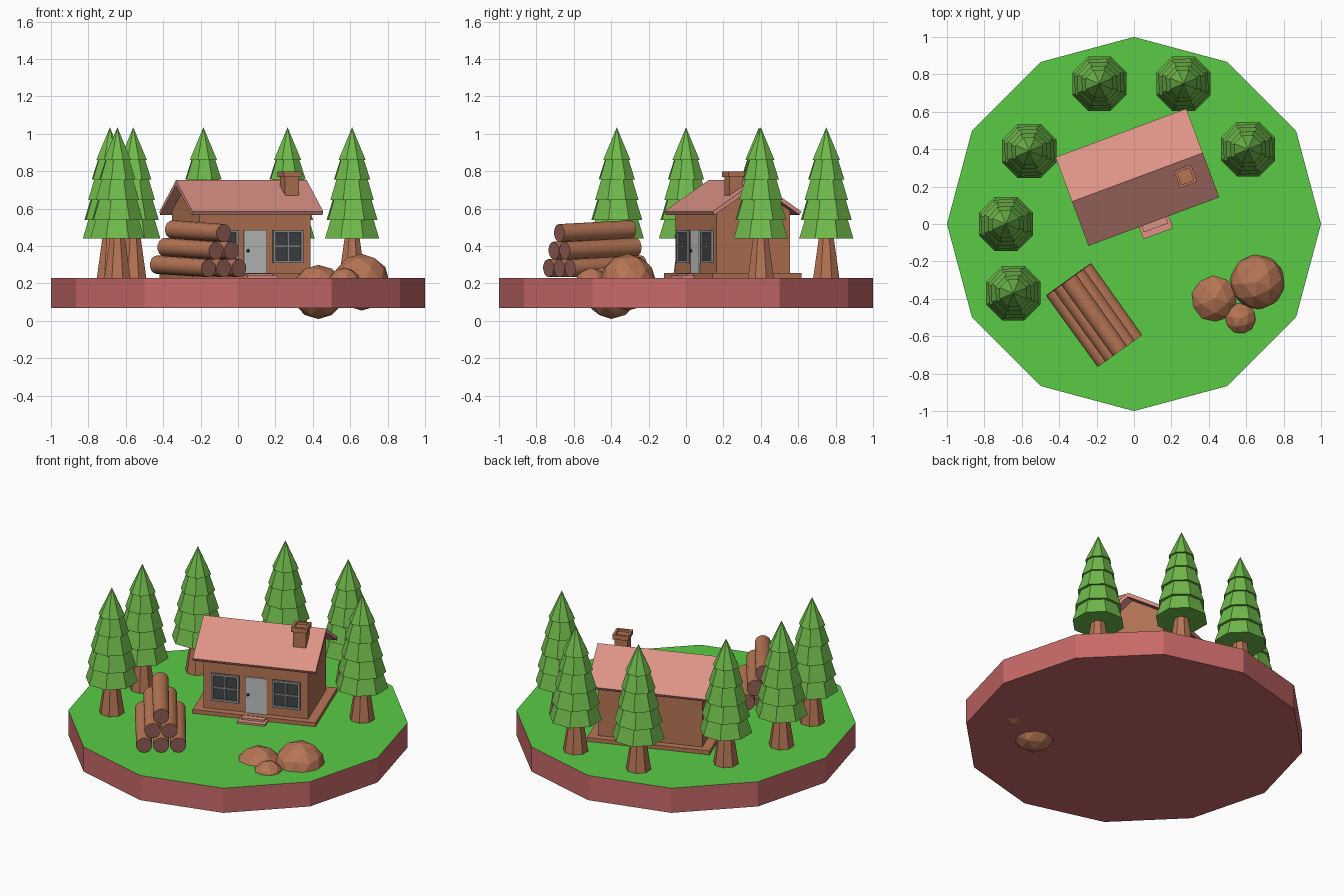
import bpy, bmesh
from math import radians, pi, cos, sin
from mathutils import Matrix, Vector

cube = bpy.data.objects.get("Cube")
if cube:
    bpy.data.objects.remove(cube, do_unlink=True)


def material(name, r, g, b):
    m = bpy.data.materials.new(name)
    m.use_nodes = True
    m.diffuse_color = (r, g, b, 1)
    m.node_tree.nodes["Principled BSDF"].inputs["Base Color"].default_value = (r, g, b, 1)
    return m


GRASS = material("grass green", 0.10, 0.60, 0.06)
EARTH = material("red earth", 0.58, 0.14, 0.14)
LEAF = material("leaf green", 0.16, 0.49, 0.07)
WOOD = material("warm brown", 0.47, 0.18, 0.09)
LOG_END = material("log end brown", 0.28, 0.11, 0.09)
ROOF = material("roof pink", 0.72, 0.29, 0.24)
DOOR = material("door grey", 0.52, 0.53, 0.53)
FRAME = material("frame grey", 0.27, 0.28, 0.28)
GLASS = material("dark glass", 0.05, 0.055, 0.06)


def finish(bm, name, mats, matrix=Matrix()):
    """Turn a bmesh into a named object placed by matrix."""
    bmesh.ops.recalc_face_normals(bm, faces=bm.faces)
    mesh = bpy.data.meshes.new(name)
    bm.to_mesh(mesh)
    bm.free()
    for m in mats:
        mesh.materials.append(m)
    ob = bpy.data.objects.new(name, mesh)
    ob.matrix_world = matrix
    bpy.context.scene.collection.objects.link(ob)
    return ob


def add_cone(bm, r0, r1, z0, z1, sides, turn=0.0):
    place = Matrix.Translation((0, 0, (z0 + z1) / 2)) @ Matrix.Rotation(turn, 4, "Z")
    bmesh.ops.create_cone(bm, cap_ends=True, segments=sides, radius1=r0,
                          radius2=r1, depth=z1 - z0, matrix=place)


def add_box(bm, x0, x1, y0, y1, z0, z1):
    centre = Vector((x0 + x1, y0 + y1, z0 + z1)) / 2
    size = Matrix.Diagonal((x1 - x0, y1 - y0, z1 - z0, 1))
    bmesh.ops.create_cube(bm, size=1, matrix=Matrix.Translation(centre) @ size)


def box(name, mat, limits, matrix):
    bm = bmesh.new()
    add_box(bm, *limits)
    return finish(bm, name, [mat], matrix)


def prism(name, mat, profile, half_length, matrix):
    """Extrude a (y, z) profile along x."""
    bm = bmesh.new()
    face = bm.faces.new([bm.verts.new((-half_length, y, z)) for y, z in profile])
    out = bmesh.ops.extrude_face_region(bm, geom=[face])
    moved = [v for v in out["geom"] if isinstance(v, bmesh.types.BMVert)]
    bmesh.ops.translate(bm, verts=moved, vec=(2 * half_length, 0, 0))
    return finish(bm, name, [mat], matrix)


# Island: twelve-sided slab with grass on top
GROUND = 0.23
bm = bmesh.new()
add_cone(bm, 1, 1, 0.07, GROUND, 12)
bm.normal_update()
for f in bm.faces:
    f.material_index = 0 if f.normal.z > 0.5 else 1
finish(bm, "island", [GRASS, EARTH])

# Trees: tapered trunk and five overlapping tiers
TIERS = [(0.44, 0.157, 0.56, 0.118), (0.54, 0.143, 0.66, 0.105),
         (0.645, 0.126, 0.77, 0.086), (0.755, 0.102, 0.875, 0.062),
         (0.86, 0.079, 1.035, 0.0)]
TREES = [(-0.185, 0.75), (0.265, 0.75), (-0.56, 0.39),
         (0.61, 0.4), (-0.685, 0.0), (-0.645, -0.37)]
for n, (x, y) in enumerate(TREES, 1):
    spot = Matrix.Translation((x, y, 0))
    bm = bmesh.new()
    add_cone(bm, 0.077, 0.035, GROUND - 0.01, 0.5, 8, pi / 8)
    finish(bm, f"tree_trunk_{n}", [WOOD], spot)
    bm = bmesh.new()
    for i, (z0, r0, z1, r1) in enumerate(TIERS):
        add_cone(bm, r0, r1, z0, z1, 8, pi / 8 + 0.08 * (i % 2))
    finish(bm, f"tree_leaves_{n}", [LEAF], spot)

# Rocks: faceted boulders sunk into the ground
ROCKS = [(0.43, -0.4, 0.155, 0.145), (0.66, -0.31, 0.207, 0.152), (0.57, -0.505, 0.195, 0.09)]
for n, (x, y, z, r) in enumerate(ROCKS, 1):
    bm = bmesh.new()
    bmesh.ops.create_icosphere(bm, subdivisions=2, radius=r)
    finish(bm, f"rock_{n}", [WOOD], Matrix.Translation((x, y, z)) @ Matrix.Rotation(n, 4, "Z"))

# Log pile: rows of three, two and one, tipped slightly forward
axis = Vector((0.583, -0.812, -0.04)).normalized()
side = Vector((0.812, 0.583, 0))
turn = axis.to_track_quat("Z", "Y").to_matrix().to_4x4()
for row in range(3):
    for k in range(3 - row):
        centre = Vector((-0.213, -0.487, 0.291 + 0.094 * row))
        centre += side * 0.1 * (k - (2 - row) / 2)
        bm = bmesh.new()
        add_cone(bm, 0.05, 0.048, -0.235, 0.235, 14)
        bm.normal_update()
        for f in bm.faces:
            f.material_index = 1 if abs(f.normal.z) > 0.9 else 0
            f.smooth = f.material_index == 0
        for e in bm.edges:
            e.smooth = all(f.smooth for f in e.link_faces)
        finish(bm, f"log_{row + 1}_{k + 1}", [WOOD, LOG_END], Matrix.Translation(centre) @ turn)

# Cabin: everything below is laid out square, then turned into place
CABIN = Matrix.Translation((0.018, 0.25, 0)) @ Matrix.Rotation(radians(20.4), 4, "Z")
WALL = -0.21
FLOOR = 0.255
box("cabin_floor", WOOD, (-0.373, 0.373, -0.253, 0.253, GROUND - 0.01, FLOOR), CABIN)
prism("cabin_walls", WOOD,
      [(WALL, 0.24), (-WALL, 0.24), (-WALL, 0.59), (0, 0.726), (WALL, 0.59)], 0.317, CABIN)
prism("roof", ROOF,
      [(-0.253, 0.585), (0, 0.752), (0.253, 0.585), (0.243, 0.567), (0, 0.725), (-0.243, 0.567)],
      0.373, CABIN)

# Steps in front of the door
box("lower_step", ROOF, (-0.085, 0.085, -0.322, -0.25, GROUND - 0.01, 0.242), CABIN)
box("upper_step", ROOF, (-0.07, 0.07, -0.288, -0.25, GROUND - 0.01, 0.253), CABIN)

# Door and knob
box("door", DOOR, (-0.065, 0.065, WALL - 0.008, WALL + 0.01, FLOOR, 0.487), CABIN)
bm = bmesh.new()
bmesh.ops.create_icosphere(bm, subdivisions=2, radius=0.009)
finish(bm, "door_knob", [GLASS], CABIN @ Matrix.Translation((-0.045, WALL - 0.013, 0.375)))

# Windows: glass plate, outer frame and crossed bars
for name, cx in (("left", 0.185), ("right", -0.185)):
    w, z0, z1, t = 0.085, 0.31, 0.487, 0.014
    zm = (z0 + z1) / 2
    box(f"{name}_window_glass", GLASS, (cx - w, cx + w, WALL - 0.005, WALL + 0.01, z0, z1), CABIN)
    bm = bmesh.new()
    for x0, x1, a, b in ((-w, -w + t, z0, z1), (w - t, w, z0, z1),
                         (-w, w, z0, z0 + t), (-w, w, z1 - t, z1)):
        add_box(bm, cx + x0, cx + x1, WALL - 0.014, WALL + 0.01, a, b)
    add_box(bm, cx - 0.004, cx + 0.004, WALL - 0.01, WALL, z0, z1)
    add_box(bm, cx - w, cx + w, WALL - 0.01, WALL, zm - 0.004, zm + 0.004)
    finish(bm, f"{name}_window_frame", [FRAME], CABIN)

# Chimney: shaft with a wider, hollowed cap
SPOT = CABIN @ Matrix.Translation((0.243, -0.085, 0))
box("chimney_shaft", WOOD, (-0.039, 0.039, -0.039, 0.039, 0.6, 0.78), SPOT)
bm = bmesh.new()
add_box(bm, -0.049, 0.049, -0.049, 0.049, 0.77, 0.8)
bm.normal_update()
top = max(bm.faces, key=lambda f: f.calc_center_median().z)
bmesh.ops.inset_individual(bm, faces=[top], thickness=0.02)
pit = bmesh.ops.extrude_face_region(bm, geom=[top])["geom"]
bmesh.ops.delete(bm, geom=[top], context="FACES_ONLY")
bmesh.ops.translate(bm, vec=(0, 0, -0.015),
                    verts=[v for v in pit if isinstance(v, bmesh.types.BMVert)])
finish(bm, "chimney_cap", [WOOD], SPOT)
